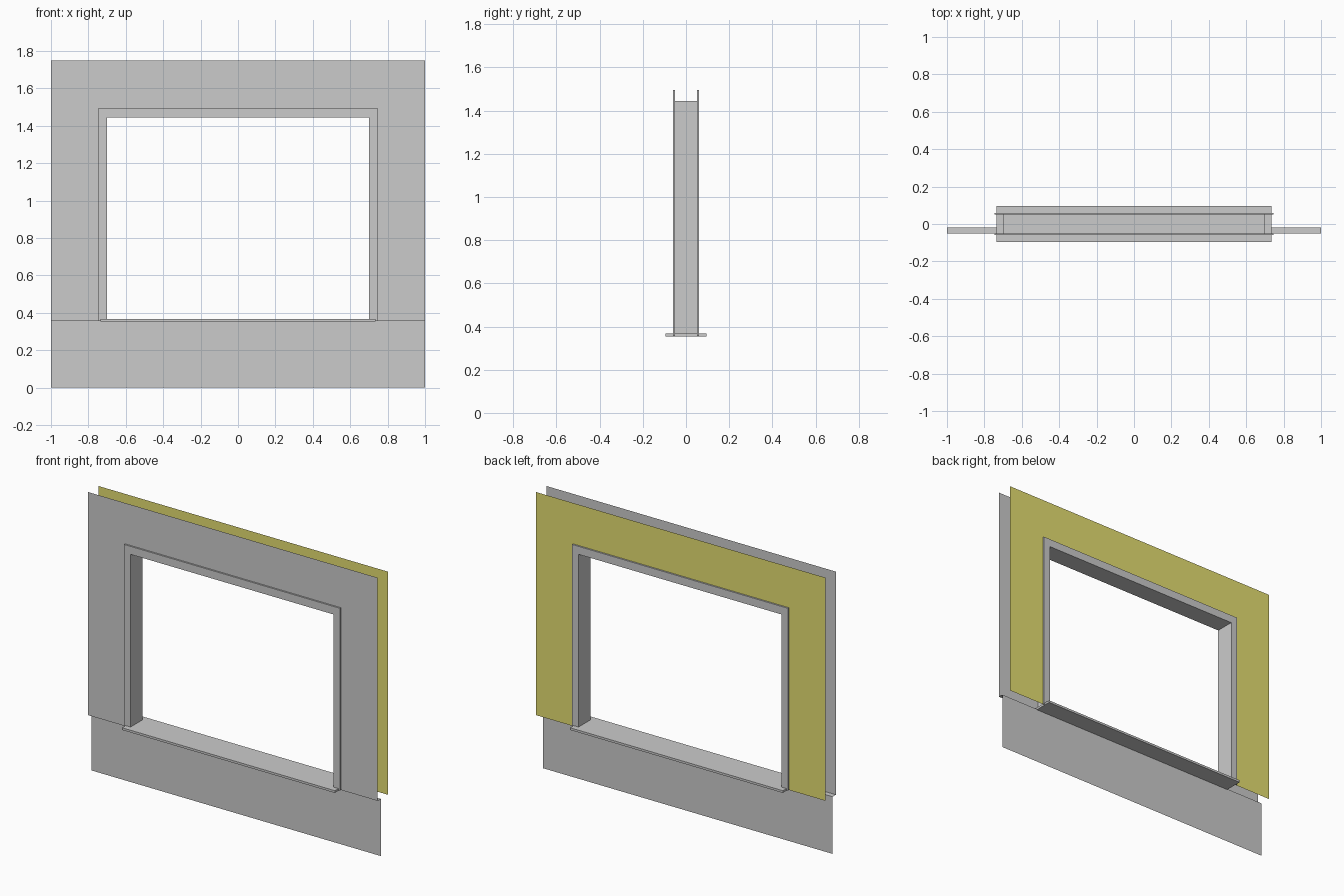
import bpy, bmesh
from mathutils import Vector

cube = bpy.data.objects.get("Cube")
if cube:
    bpy.data.objects.remove(cube, do_unlink=True)


def material(name, rgb):
    mat = bpy.data.materials.new(name)
    mat.use_nodes = True
    mat.diffuse_color = (*rgb, 1)
    mat.node_tree.nodes["Principled BSDF"].inputs["Base Color"].default_value = (*rgb, 1)
    return mat


GREY = material("plain grey", (0.6, 0.6, 0.6))
YELLOW = material("wall yellow", (0.78, 0.73, 0.165))

# Main measurements
HALF_W, TOP, LEDGE_Z = 1.0, 1.75, 0.357
OPEN_W, OPEN_TOP = 0.70, 1.445
TRIM_W, TRIM_TOP = 0.745, 1.495
WALL_Y, TRIM_Y, BASE_Y = 0.05, 0.06, -0.018


def finish(name, bm, mat):
    mesh = bpy.data.meshes.new(name)
    bm.to_mesh(mesh)
    bm.free()
    mesh.materials.append(mat)
    obj = bpy.data.objects.new(name, mesh)
    bpy.context.collection.objects.link(obj)
    return obj


def arch_points(half, top):
    return [(-half, LEDGE_Z), (-half, top), (half, top), (half, LEDGE_Z)]


def arch(name, outer, inner, y, depth, mat):
    """Flat three-sided surround facing along y, thickened by depth if given."""
    bm = bmesh.new()
    a = [bm.verts.new((x, y, z)) for x, z in arch_points(*outer)]
    b = [bm.verts.new((x, y, z)) for x, z in arch_points(*inner)]
    face = bm.faces.new(a + b[::-1])
    face.normal_update()
    if face.normal.y * y < 0:
        face.normal_flip()
    if depth:
        moved = bmesh.ops.extrude_face_region(bm, geom=[face], use_keep_orig=True)["geom"]
        verts = [v for v in moved if isinstance(v, bmesh.types.BMVert)]
        bmesh.ops.translate(bm, verts=verts, vec=(0, depth, 0))
        bmesh.ops.recalc_face_normals(bm, faces=bm.faces)
    return finish(name, bm, mat)


def strip(name, path, sweep, mat):
    """Open sheet made by sweeping a path along a vector."""
    bm = bmesh.new()
    a = [bm.verts.new(p) for p in path]
    b = [bm.verts.new(Vector(p) + Vector(sweep)) for p in path]
    for i in range(len(path) - 1):
        bm.faces.new((a[i], a[i + 1], b[i + 1], b[i]))
    return finish(name, bm, mat)


# Wall skins and raised trim on both sides of the opening
for side, sign, mat in (("front", -1, GREY), ("back", 1, YELLOW)):
    arch(side + "_wall", (HALF_W, TOP), (TRIM_W, TRIM_TOP), sign * WALL_Y, 0, mat)
    arch(side + "_trim", (TRIM_W, TRIM_TOP), (OPEN_W, OPEN_TOP),
         sign * TRIM_Y, sign * (WALL_Y - TRIM_Y), GREY)

# Lining of the opening: two jambs and the head
strip("opening_lining", [(x, -WALL_Y, z) for x, z in arch_points(OPEN_W, OPEN_TOP)],
      (0, 2 * WALL_Y, 0), GREY)

# Recessed base panel and the ledge under the front wall
strip("base_panel_and_ledge",
      [(-HALF_W, BASE_Y, 0), (-HALF_W, BASE_Y, LEDGE_Z), (-HALF_W, -WALL_Y, LEDGE_Z)],
      (2 * HALF_W, 0, 0), GREY)
bpy.data.objects["base_panel_and_ledge"].data.flip_normals()

# Projecting sill board
bm = bmesh.new()
bmesh.ops.create_cube(bm, size=1)
bmesh.ops.scale(bm, verts=bm.verts, vec=(1.47, 0.19, 0.014))
bmesh.ops.translate(bm, verts=bm.verts, vec=(0, 0, 0.36))
finish("sill", bm, GREY)
